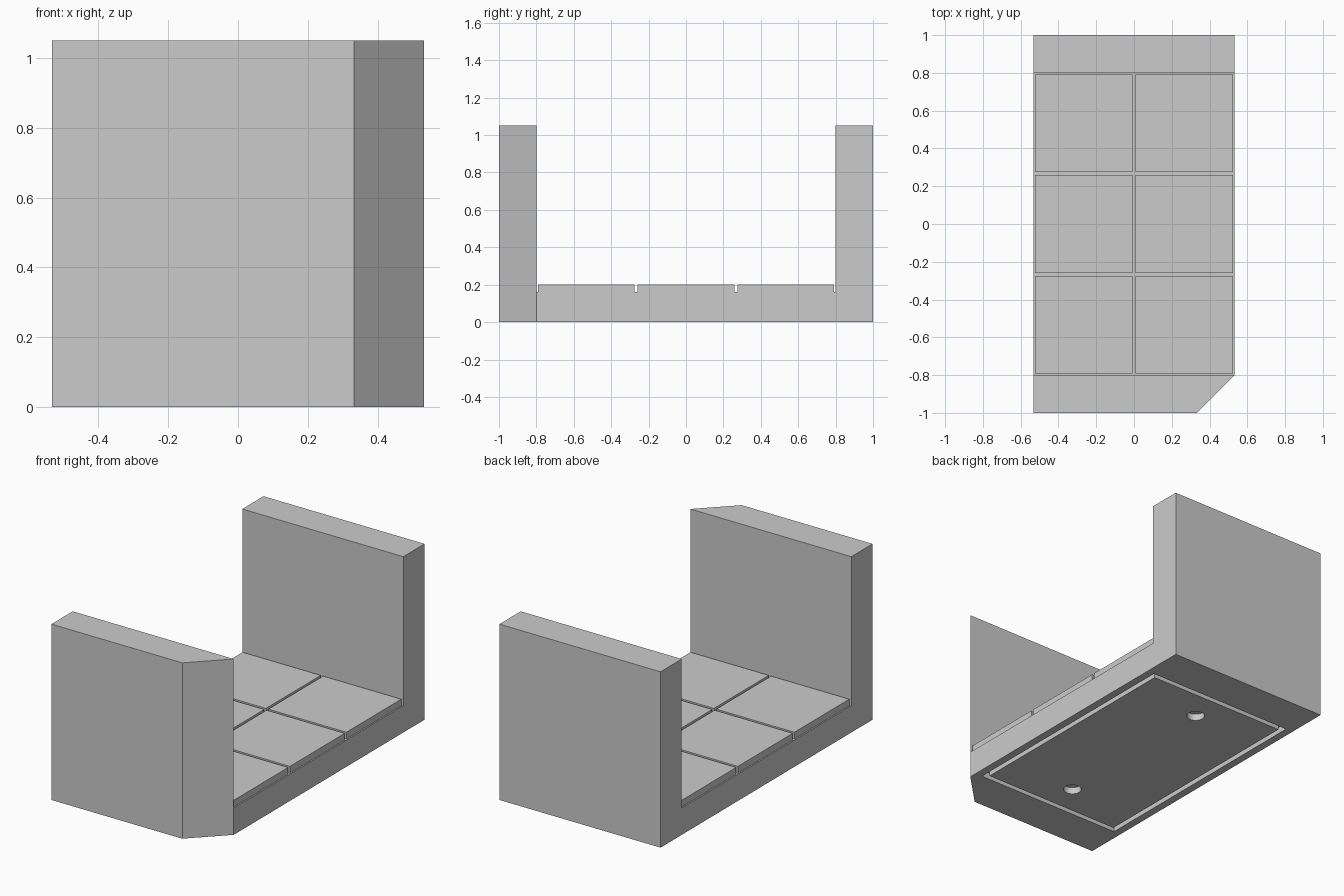
import bpy, bmesh
from mathutils import Vector

if "Cube" in bpy.data.objects:
    bpy.data.objects.remove(bpy.data.objects["Cube"])

HALF_W, WALL_Y, END_Y = 0.532, 0.80, 1.0
FLOOR_Z, TOP_Z, RELIEF = 0.16, 1.05, 0.04
CHAMFER = 0.20

stone = bpy.data.materials.new("stone grey")
stone.use_nodes = True
grey = (0.6, 0.6, 0.6, 1)
stone.diffuse_color = grey
stone.node_tree.nodes["Principled BSDF"].inputs["Base Color"].default_value = grey


def add_object(name, bm):
    mesh = bpy.data.meshes.new(name)
    bm.to_mesh(mesh)
    bm.free()
    mesh.materials.append(stone)
    obj = bpy.data.objects.new(name, mesh)
    bpy.context.collection.objects.link(obj)
    return obj


def inset(bm, faces, width):
    bmesh.ops.inset_individual(bm, faces=faces, thickness=width, use_even_offset=True)


def raise_faces(bm, faces, dz):
    new = bmesh.ops.extrude_discrete_faces(bm, faces=faces)["faces"]
    verts = list({v for f in new for v in f.verts})
    bmesh.ops.translate(bm, verts=verts, vec=(0, 0, dz))
    return new


# U-shaped profile, from the front foot round to the front wall top
profile = [(-END_Y, 0), (-WALL_Y, 0), (WALL_Y, 0), (END_Y, 0),
           (END_Y, TOP_Z), (WALL_Y, TOP_Z), (WALL_Y, FLOOR_Z),
           (-WALL_Y, FLOOR_Z), (-WALL_Y, TOP_Z), (-END_Y, TOP_Z)]
panels = [(0, 1, 7, 8, 9), (1, 2, 6, 7), (2, 3, 4, 5, 6)]

bm = bmesh.new()
sides = [[bm.verts.new((x, y, z)) for y, z in profile] for x in (-HALF_W, HALF_W)]
for side in sides:
    for panel in panels:
        bm.faces.new([side[i] for i in panel])
n = len(profile)
strips = [bm.faces.new([sides[0][i], sides[0][(i + 1) % n],
                        sides[1][(i + 1) % n], sides[1][i]]) for i in range(n)]
underside, floor = strips[1], strips[6]

# Slanted front left corner
for i in (0, 9):
    sides[1][i].co.x -= CHAMFER
bmesh.ops.recalc_face_normals(bm, faces=bm.faces[:])

# Groove round the underside
inset(bm, [underside], 0.047)
panel = raise_faces(bm, [underside], RELIEF)
inset(bm, panel, 0.03)
raise_faces(bm, panel, -RELIEF)

# Floor split into two by three tiles, each raised above the joints
cuts = [((0, 0, 0), (1, 0, 0))]
cuts += [((0, s * WALL_Y / 3, 0), (0, 1, 0)) for s in (-1, 1)]
tiles = [floor]
for point, normal in cuts:
    geom = list({g for f in tiles for g in (f, *f.edges, *f.verts)})
    bmesh.ops.bisect_plane(bm, geom=geom, plane_co=Vector(point), plane_no=Vector(normal))
    tiles = [f for f in bm.faces if all(abs(v.co.z - FLOOR_Z) < 1e-4 for v in f.verts)]
inset(bm, tiles, 0.008)
raise_faces(bm, tiles, RELIEF)
bmesh.ops.recalc_face_normals(bm, faces=bm.faces[:])
body = add_object("tiled_floor_with_end_walls", bm)

# Two round sockets in the underside
for y in (-0.54, 0.54):
    bm = bmesh.new()
    bmesh.ops.create_cone(bm, cap_ends=True, segments=32, radius1=0.05, radius2=0.05, depth=0.2)
    bmesh.ops.translate(bm, verts=bm.verts[:], vec=(0, y, RELIEF - 0.1))
    cutter = add_object("socket_cutter", bm)
    cutter.hide_render = True
    cutter.hide_set(True)
    cut = body.modifiers.new("socket", 'BOOLEAN')
    cut.operation, cut.solver, cut.object = 'DIFFERENCE', 'EXACT', cutter
    bpy.context.view_layer.objects.active = body
    bpy.ops.object.modifier_apply(modifier=cut.name)
    bpy.data.objects.remove(cutter)
